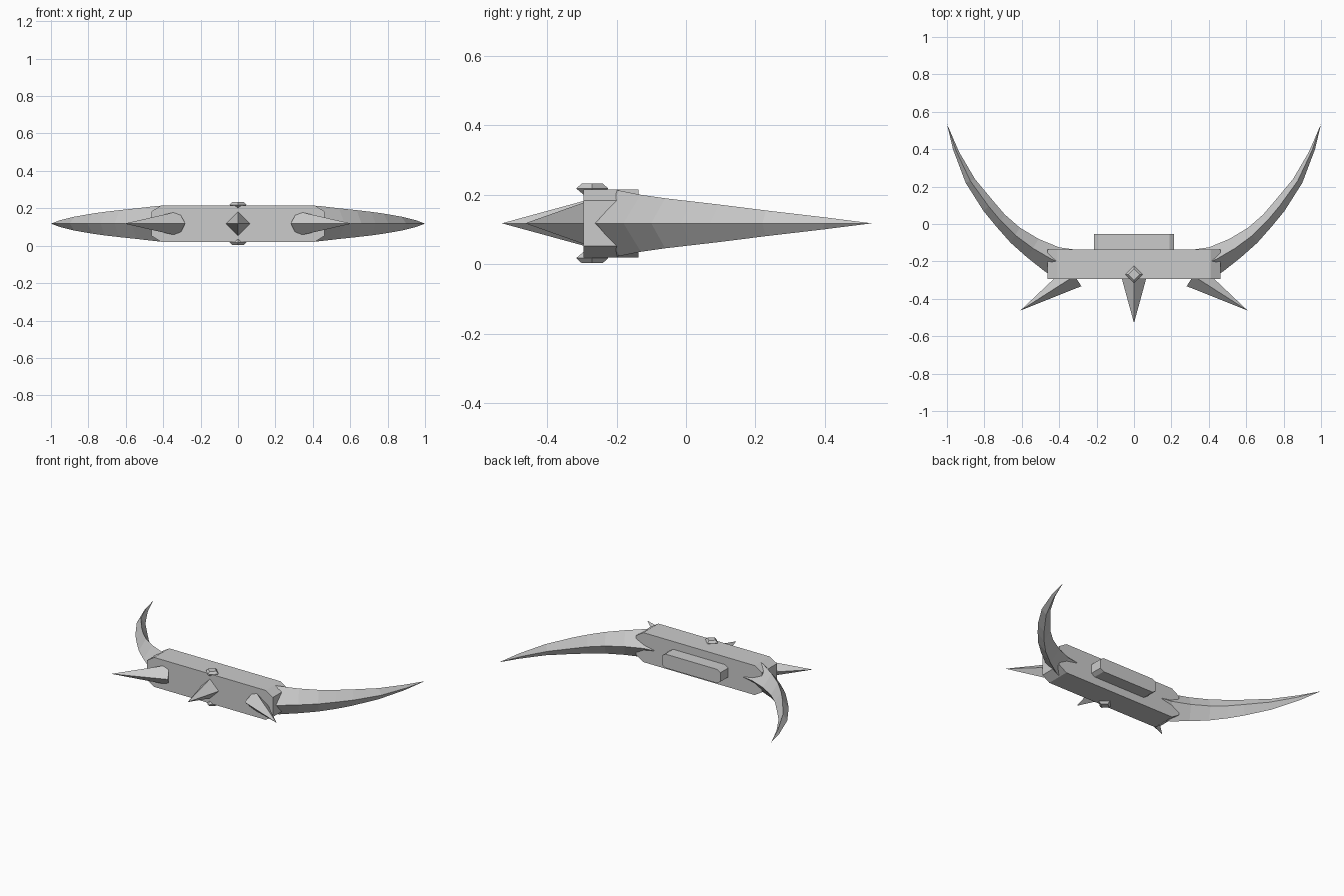
import bpy, bmesh, math
from mathutils import Vector

if "Cube" in bpy.data.objects:
    bpy.data.objects.remove(bpy.data.objects["Cube"])

ZC = 0.118  # height of the symmetry plane

grey = bpy.data.materials.new("grey metal")
grey.diffuse_color = (0.6, 0.6, 0.6, 1)
grey.use_nodes = True
grey.node_tree.nodes["Principled BSDF"].inputs["Base Color"].default_value = grey.diffuse_color


def loft(name, rings, tip=None):
    """Skin a list of equal rings, cap the start, and end in a cap or a point."""
    bm = bmesh.new()
    vs = [[bm.verts.new(p) for p in r] for r in rings]
    n = len(rings[0])
    for a, b in zip(vs, vs[1:]):
        for i in range(n):
            j = (i + 1) % n
            bm.faces.new((a[i], a[j], b[j], b[i]))
    bm.faces.new(vs[0])
    if tip:
        t = bm.verts.new(tip)
        for i in range(n):
            bm.faces.new((vs[-1][i], vs[-1][(i + 1) % n], t))
    else:
        bm.faces.new(vs[-1])
    bmesh.ops.recalc_face_normals(bm, faces=bm.faces)
    me = bpy.data.meshes.new(name)
    bm.to_mesh(me)
    bm.free()
    me.materials.append(grey)
    ob = bpy.data.objects.new(name, me)
    bpy.context.collection.objects.link(ob)
    return ob


def block(name, x_flat, x_end, h_end, h, y0, y1):
    """Bar with chamfered ends, extruded along y."""
    prof = [(x_flat, h), (x_end, h_end), (x_end, -h_end), (x_flat, -h),
            (-x_flat, -h), (-x_end, -h_end), (-x_end, h_end), (-x_flat, h)]
    return loft(name, [[(x, y, ZC + z) for x, z in prof] for y in (y0, y1)])


def spike(name, base, tip, r):
    """Four-sided spike with a diamond base square to its axis."""
    base, tip = Vector(base), Vector(tip)
    up = Vector((0, 0, 1))
    side = (tip - base).cross(up).normalized()
    ring = [base + side * r, base + up * r, base - side * r, base - up * r]
    return loft(name, [ring], tip)


# Main bar and back plate
block("body", 0.41, 0.463, 0.065, 0.098, -0.295, -0.137)
block("back_plate", 0.19, 0.215, 0.03, 0.046, -0.14, -0.054)

# Front spikes
spike("centre_spike", (0, -0.285, ZC), (0, -0.53, ZC), 0.067)
for s, side in ((-1, "left"), (1, "right")):
    spike(side + "_spike", (s * 0.317, -0.277, ZC), (s * 0.608, -0.463, ZC), 0.066)

# Curved horns: outer x, y, inner x, y, half height
stations = [(0.40, -0.297, 0.33, -0.135, 0.098), (0.475, -0.255, 0.40, -0.125, 0.094),
            (0.57, -0.18, 0.51, -0.08, 0.082), (0.66, -0.10, 0.61, -0.02, 0.072),
            (0.735, -0.015, 0.69, 0.05, 0.063), (0.805, 0.07, 0.75, 0.12, 0.054),
            (0.90, 0.22, 0.85, 0.24, 0.037), (0.968, 0.40, 0.935, 0.385, 0.018)]
for s, side in ((-1, "left"), (1, "right")):
    rings = []
    for ox, oy, ix, iy, h in stations:
        mx, my = (ox + ix) / 2, (oy + iy) / 2
        rings.append([(s * ox, oy, ZC), (s * mx, my, ZC + h),
                      (s * ix, iy, ZC), (s * mx, my, ZC - h)])
    loft(side + "_horn", rings, (s * 1.0, 0.535, ZC))

# Faceted studs above and below
for s, side in ((-1, "bottom"), (1, "top")):
    rings = []
    for r, z in ((0.022, 0.08), (0.046, 0.1), (0.03, 0.115)):
        rings.append([(r * math.cos(a * math.pi / 2), -0.27 + r * math.sin(a * math.pi / 2),
                       ZC + s * z) for a in range(4)])
    loft(side + "_stud", rings)
